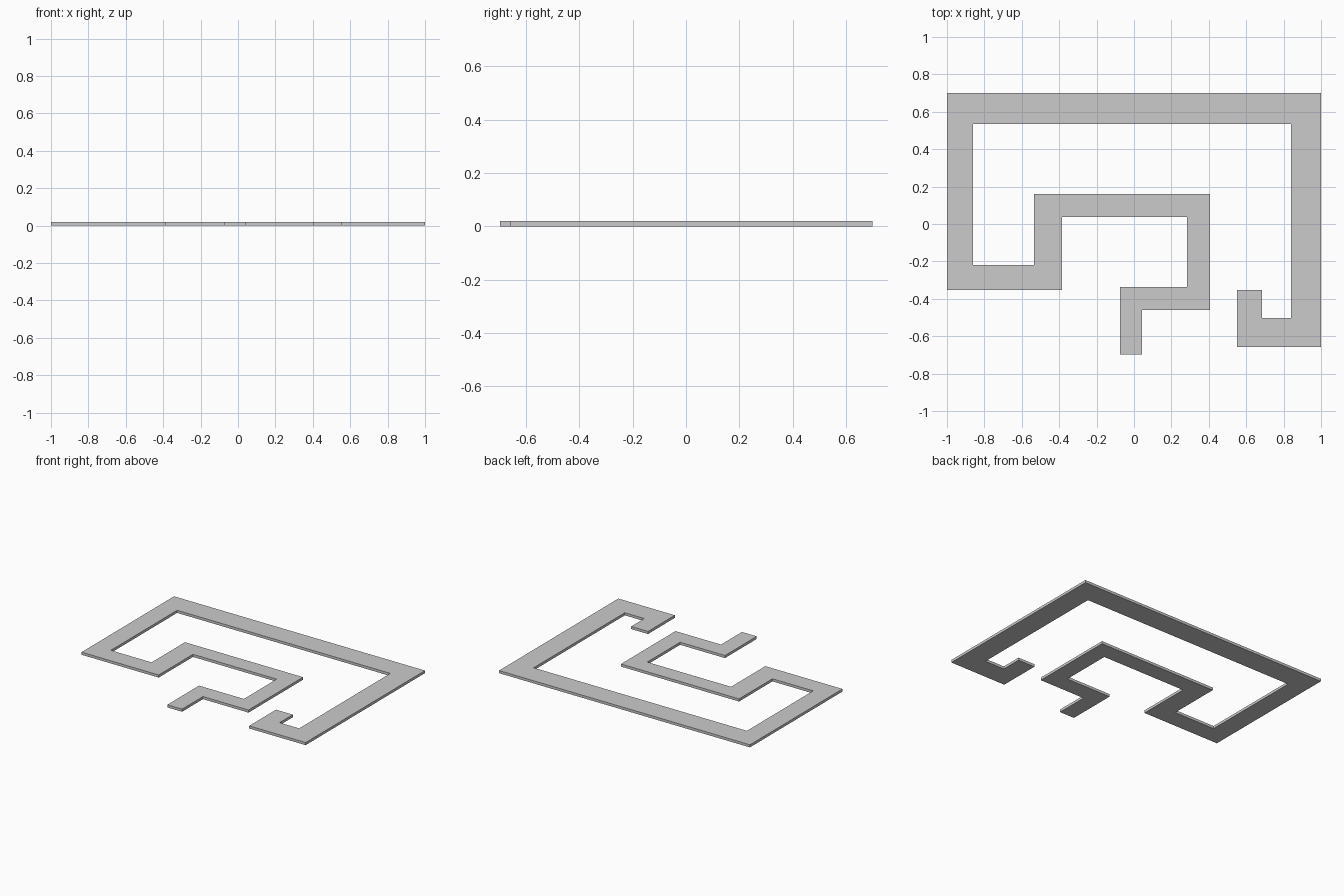
import bpy, bmesh

if "Cube" in bpy.data.objects:
    bpy.data.objects.remove(bpy.data.objects["Cube"])

THICKNESS = 0.019

# Outline of the winding strip: outer edge, then back along the inner edge
outline = [
    (-1, 0.70), (-1, -0.353), (-0.385, -0.353), (-0.385, 0.037),
    (0.283, 0.037), (0.283, -0.337), (-0.075, -0.337), (-0.075, -0.698),
    (0.043, -0.698), (0.043, -0.46), (0.406, -0.46), (0.406, 0.16),
    (-0.535, 0.16), (-0.535, -0.22), (-0.86, -0.22), (-0.86, 0.535),
    (0.84, 0.535), (0.84, -0.503), (0.684, -0.503), (0.684, -0.353),
    (0.55, -0.353), (0.55, -0.658), (1, -0.658), (1, 0.70),
]

# Flat plate extruded upward from the ground
bm = bmesh.new()
base = bm.faces.new([bm.verts.new((x, y, 0)) for x, y in outline])
top = bmesh.ops.extrude_face_region(bm, geom=[base], use_keep_orig=True)["geom"]
bmesh.ops.translate(bm, vec=(0, 0, THICKNESS),
                    verts=[g for g in top if isinstance(g, bmesh.types.BMVert)])
bmesh.ops.recalc_face_normals(bm, faces=bm.faces)

mesh = bpy.data.meshes.new("winding_strip")
bm.to_mesh(mesh)
bm.free()
strip = bpy.data.objects.new("winding_strip", mesh)
bpy.context.collection.objects.link(strip)
